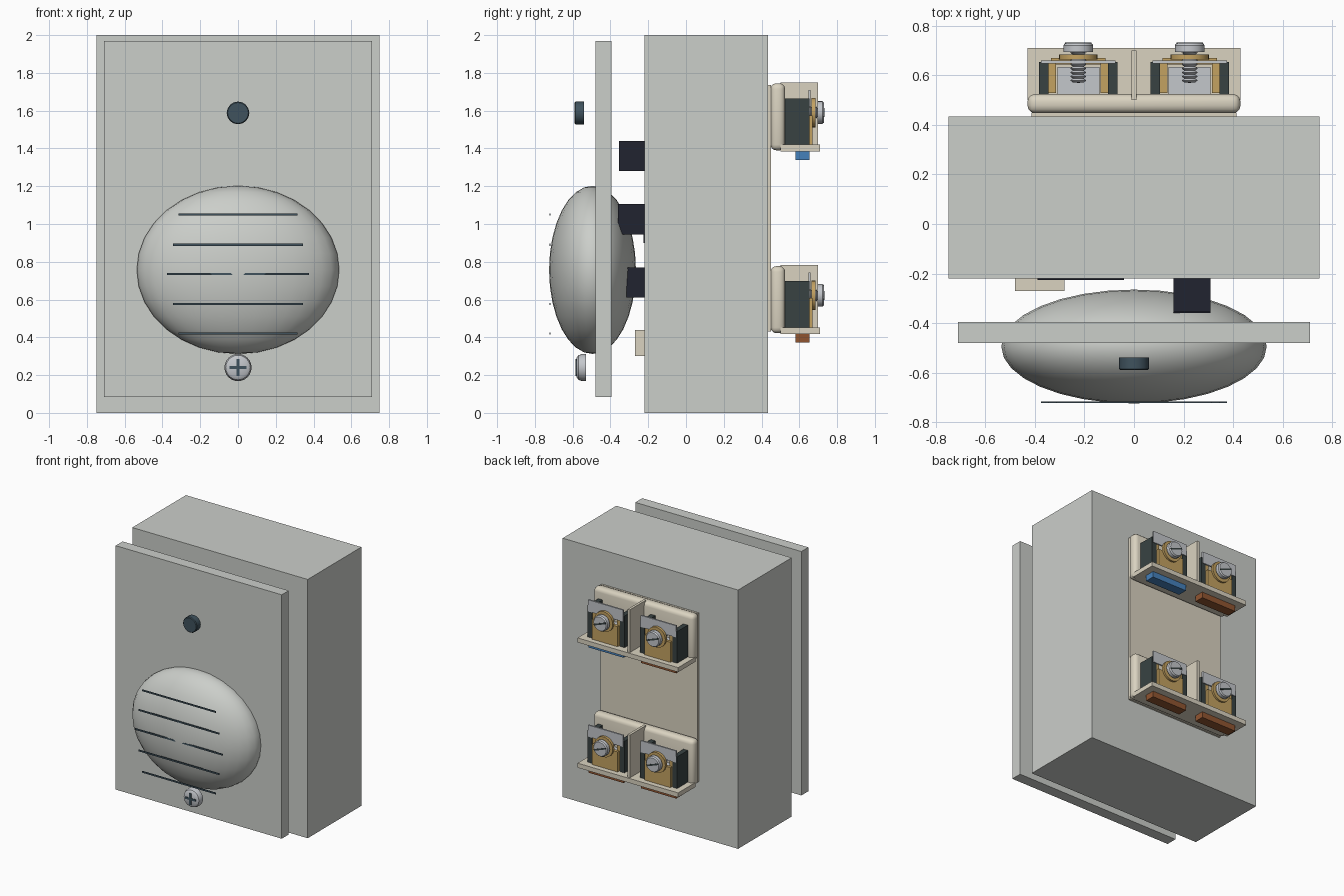
import bpy, bmesh, math
from mathutils import Matrix, Vector

if "Cube" in bpy.data.objects:
    bpy.data.objects.remove(bpy.data.objects["Cube"])


def material(name, rgb):
    m = bpy.data.materials.new(name)
    m.diffuse_color = (*rgb, 1)
    m.use_nodes = True
    m.node_tree.nodes["Principled BSDF"].inputs["Base Color"].default_value = m.diffuse_color
    return m


CREAM = material("cream", (0.70, 0.65, 0.53))
DARK = material("dark", (0.04, 0.055, 0.055))
SLATE = material("slate", (0.05, 0.085, 0.11))
BLACK = material("black", (0.015, 0.017, 0.03))
BRASS = material("brass", (0.55, 0.36, 0.12))
STEEL = material("steel", (0.55, 0.57, 0.60))
BLUE = material("blue", (0.06, 0.22, 0.50))
BROWN = material("brown", (0.28, 0.09, 0.03))
CASE = material("case", (0.60, 0.62, 0.59))


def finish(bm, name, mat, smooth=False):
    me = bpy.data.meshes.new(name)
    bmesh.ops.recalc_face_normals(bm, faces=bm.faces)
    bm.to_mesh(me)
    bm.free()
    ob = bpy.data.objects.new(name, me)
    bpy.context.collection.objects.link(ob)
    if mat:
        me.materials.append(mat)
    if smooth:
        bpy.ops.object.select_all(action='DESELECT')
        ob.select_set(True)
        bpy.context.view_layer.objects.active = ob
        bpy.ops.object.shade_smooth_by_angle(angle=math.radians(35))
    return ob


def box(name, x, y, z, mat=None, bevel=0, turn=0):
    """Box from (min, max) ranges, optionally bevelled and turned about y."""
    bm = bmesh.new()
    size = Vector((x[1] - x[0], y[1] - y[0], z[1] - z[0]))
    mid = Vector((sum(x) / 2, sum(y) / 2, sum(z) / 2))
    bmesh.ops.create_cube(bm, size=1, matrix=Matrix.Translation(mid)
                          @ Matrix.Rotation(turn, 4, 'Y') @ Matrix.Diagonal((*size, 1)))
    if bevel:
        bmesh.ops.bevel(bm, geom=bm.edges[:], offset=bevel, segments=3,
                        profile=0.5, affect='EDGES')
    return finish(bm, name, mat, bool(bevel))


def lathe(name, profile, x, z, mat=None, steps=24, closed=False):
    """Revolve (radius, y) points around a y-parallel axis at x, z."""
    bm = bmesh.new()
    vs = [bm.verts.new((r, y, 0)) for r, y in profile]
    es = [bm.edges.new(p) for p in zip(vs, vs[1:])]
    if closed:
        es.append(bm.edges.new((vs[-1], vs[0])))
    bmesh.ops.spin(bm, geom=vs + es, cent=(0, 0, 0), axis=(0, 1, 0),
                   angle=math.tau, steps=steps)
    bmesh.ops.remove_doubles(bm, verts=bm.verts[:], dist=1e-5)
    bmesh.ops.translate(bm, verts=bm.verts[:], vec=(x, 0, z))
    return finish(bm, name, mat, True)


# Housing and front plate
box("housing", (-.75, .75), (-.22, .435), (0, 2), CASE)
box("front_plate", (-.71, .71), (-.48, -.395), (.085, 1.97), CASE)

# Domed grille with thin slots in front of it
bm = bmesh.new()
bmesh.ops.create_uvsphere(bm, u_segments=32, v_segments=16, radius=1,
                          matrix=Matrix.Translation((0, -.495, .757))
                          @ Matrix.Diagonal((.536, .23, .445, 1)))
finish(bm, "dome", CASE, True)
for z, half in ((1.05, .315), (.89, .345), (.735, .375), (.577, .345), (.42, .315)):
    box("dome_slot", (-half, half), (-.7225, -.717), (z - .006, z + .006), SLATE)

# Push button and front fixing screw
lathe("button", [(0, -.59), (.055, -.59), (.06, -.585), (.06, -.54), (0, -.54)],
      0, 1.588, SLATE, 16)
lathe("front_screw", [(0, -.58), (.05, -.58), (.065, -.57), (.072, -.55),
                      (.072, -.53), (0, -.53)], 0, .24, STEEL)
box("front_screw_slot", (-.045, .045), (-.584, -.57), (.232, .248), SLATE)
box("front_screw_slot", (-.008, .008), (-.584, -.57), (.195, .285), SLATE)

# Components in the gap behind the front plate
for z, front in ((1.36, -.355), (1.025, -.36), (.69, -.315)):
    box("component", (.16, .31), (front, -.22), (z - .08, z + .08), BLACK)
box("pale_component", (-.48, -.28), (-.27, -.22), (.3, .44), CREAM)
box("chip", (-.39, -.04), (-.226, -.22), (.9, 1.1), BLACK)

# Rear mounting panel
box("rear_panel", (-.415, .415), (.43, .45), (.43, 1.735), CREAM)


def terminal(x, z, colour):
    """One screw terminal; z is the shelf underside."""
    for s in (-1, 1):
        a, b, c = (sorted((x + s * p, x + s * q)) for p, q in
                   ((.12, .158), (.09, .12), (.145, .158)))
        box("terminal_wall", a, (.52, .655), (z + .035, z + .28), DARK)
        box("brass_side", b, (.53, .65), (z + .035, z + .25), BRASS)
    # Clamp block, brass front and name tag
    box("clamp_block", (x - .085, x + .085), (.52, .635), (z + .035, z + .14), STEEL)
    box("brass_front", (x - .11, x + .11), (.645, .67), (z + .035, z + .19), BRASS)
    box("tag", (x - .15, x + .15), (.648, .66), (z + .235, z + .325), STEEL)
    # Washer and threaded, slotted screw
    sz = z + .205
    lathe("washer", [(.035, .665), (.078, .665), (.078, .685), (.035, .685)],
          x, sz, BRASS, closed=True)
    thread = [(0, .57)]
    for i in range(8):
        thread += [(.022, .572 + i * .016), (.033, .58 + i * .016)]
    lathe("screw", thread + [(.024, .695), (.06, .695), (.06, .722),
                             (.053, .731), (0, .731)], x, sz, STEEL)
    box("screw_slot", (x - .054, x + .054), (.725, .733),
        (sz - .006, sz + .006), DARK, turn=.35)
    # Coloured wire entry below the shelf
    box("wire_entry", (x - .15, x + .15), (.58, .655), (z - .045, z + .01), colour)


# Two terminal blocks: rounded back, shelf, divider and two terminals each
for z, right_colour in ((1.385, BLUE), (.417, BROWN)):
    box("block_back", (-.43, .43), (.448, .525), (z + .005, z + .36), CREAM, .03)
    box("block_shelf", (-.43, .43), (.5, .71), (z, z + .035), CREAM)
    box("block_divider", (-.01, .01), (.5, .7), (z + .03, z + .365), CREAM)
    terminal(.225, z, right_colour)
    terminal(-.225, z, BROWN)
